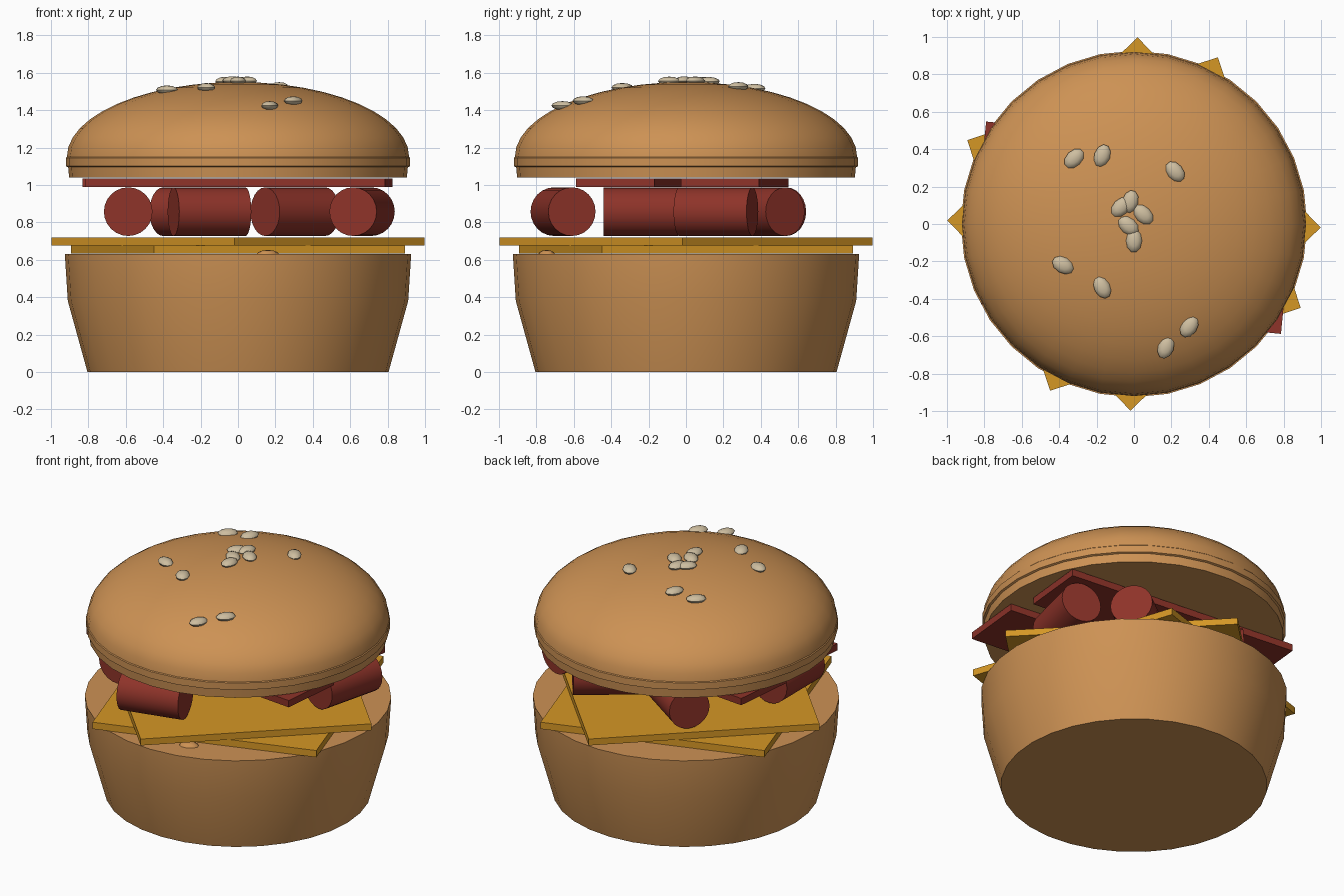
import bpy, bmesh, math
from mathutils import Matrix, Vector

cube = bpy.data.objects.get("Cube")
if cube:
    bpy.data.objects.remove(cube, do_unlink=True)


def material(name, srgb):
    lin = [((c / 255 + 0.055) / 1.055) ** 2.4 for c in srgb] + [1.0]
    m = bpy.data.materials.new(name)
    m.use_nodes = True
    m.diffuse_color = lin
    m.node_tree.nodes["Principled BSDF"].inputs["Base Color"].default_value = lin
    return m


BUN = material("toasted_bun", (205, 146, 84))
CHEESE = material("yellow_cheese", (213, 151, 37))
MEAT = material("red_meat", (142, 51, 41))
SEED = material("pale_seed", (206, 190, 160))


def add(name, bm, mat, smooth=None):
    bmesh.ops.recalc_face_normals(bm, faces=bm.faces)
    me = bpy.data.meshes.new(name)
    bm.to_mesh(me)
    bm.free()
    me.materials.append(mat)
    ob = bpy.data.objects.new(name, me)
    bpy.context.collection.objects.link(ob)
    if smooth:
        bpy.ops.object.select_all(action='DESELECT')
        ob.select_set(True)
        bpy.context.view_layer.objects.active = ob
        bpy.ops.object.shade_smooth_by_angle(angle=math.radians(smooth))
    return ob


def lathe(name, profile, mat, sides=32):
    bm = bmesh.new()
    verts = [bm.verts.new((r, 0, z)) for r, z in profile]
    edges = [bm.edges.new(p) for p in zip(verts, verts[1:])]
    bmesh.ops.spin(bm, geom=verts + edges, axis=(0, 0, 1), cent=(0, 0, 0),
                   angle=math.tau, steps=sides)
    bmesh.ops.remove_doubles(bm, verts=bm.verts, dist=1e-4)
    return add(name, bm, mat, 30)


def slab(name, x, y, z0, z1, length, width, degrees, mat):
    bm = bmesh.new()
    m = (Matrix.Translation((x, y, (z0 + z1) / 2))
         @ Matrix.Rotation(math.radians(degrees), 4, 'Z')
         @ Matrix.Diagonal((length, width, z1 - z0, 1)))
    bmesh.ops.create_cube(bm, size=1, matrix=m)
    return add(name, bm, mat)


def sausage(name, a, b, z=0.857, radius=0.13):
    a, b = Vector((*a, z)), Vector((*b, z))
    bm = bmesh.new()
    m = Matrix.Translation((a + b) / 2) @ (b - a).to_track_quat('Z', 'Y').to_matrix().to_4x4()
    bmesh.ops.create_cone(bm, cap_ends=True, segments=24, radius1=radius,
                          radius2=radius, depth=(b - a).length, matrix=m)
    return add(name, bm, MEAT, 30)


def seed(name, x, y, z, degrees, mat):
    bm = bmesh.new()
    m = (Matrix.Translation((x, y, z)) @ Matrix.Rotation(math.radians(degrees), 4, 'Z')
         @ Matrix.Diagonal((0.062, 0.043, 0.024, 1)))
    bmesh.ops.create_uvsphere(bm, u_segments=10, v_segments=6, radius=1, matrix=m)
    return add(name, bm, mat, 40)


# Buns
lathe("bottom_bun", [(0, 0), (0.805, 0), (0.91, 0.38), (0.926, 0.63), (0, 0.63)], BUN)

RIM, BASE, RISE = 0.915, 1.15, 0.4
dome = [(RIM * math.cos(t), BASE + RISE * math.sin(t))
        for t in (math.pi / 2 * i / 12 for i in range(13))]
lathe("top_bun", [(0, 1.04), (0.903, 1.04), (0.908, 1.095), (0.92, 1.1), (0.92, 1.145)] + dome, BUN)

# Cheese slices
side = 0.998 * math.sqrt(2)
slab("lower_cheese", 0, 0, 0.632, 0.677, side, side, 18.3, CHEESE)
slab("upper_cheese", 0, 0, 0.677, 0.72, side, side, 43.9, CHEESE)

# Sausages
for i, (a, b) in enumerate([
        ((-0.345, -0.705), (0.04, -0.61)),
        ((0.615, -0.035), (0.712, 0.355)),
        ((0.145, 0.29), (0.465, 0.53)),
        ((-0.40, 0.535), (-0.07, 0.31)),
        ((-0.587, -0.44), (-0.587, -0.04))]):
    sausage(f"sausage_{i + 1}", a, b)

# Bacon strips
slab("back_bacon", -0.01, 0.26, 0.99, 1.035, 1.61, 0.42, -5.6, MEAT)
slab("front_bacon", 0.005, -0.30, 0.99, 1.035, 1.61, 0.42, -5.6, MEAT)

# Seeds resting on the dome: x, y, angle
SEEDS = [(-0.32, 0.35, 45), (-0.17, 0.365, 70), (0.22, 0.28, -50), (-0.02, 0.12, 75),
         (-0.07, 0.09, 45), (0.05, 0.05, -45), (-0.03, -0.01, -40), (0.0, -0.09, 88),
         (-0.38, -0.22, -30), (-0.17, -0.34, -62), (0.295, -0.55, 55), (0.17, -0.66, 70)]
for i, (x, y, angle) in enumerate(SEEDS):
    z = BASE + RISE * math.sqrt(1 - (x * x + y * y) / RIM ** 2) + 0.007
    seed(f"seed_{i + 1}", x, y, z, angle, SEED)

# Small bump on the lower bun
seed("bun_bump", 0.16, -0.745, 0.628, 20, BUN)
